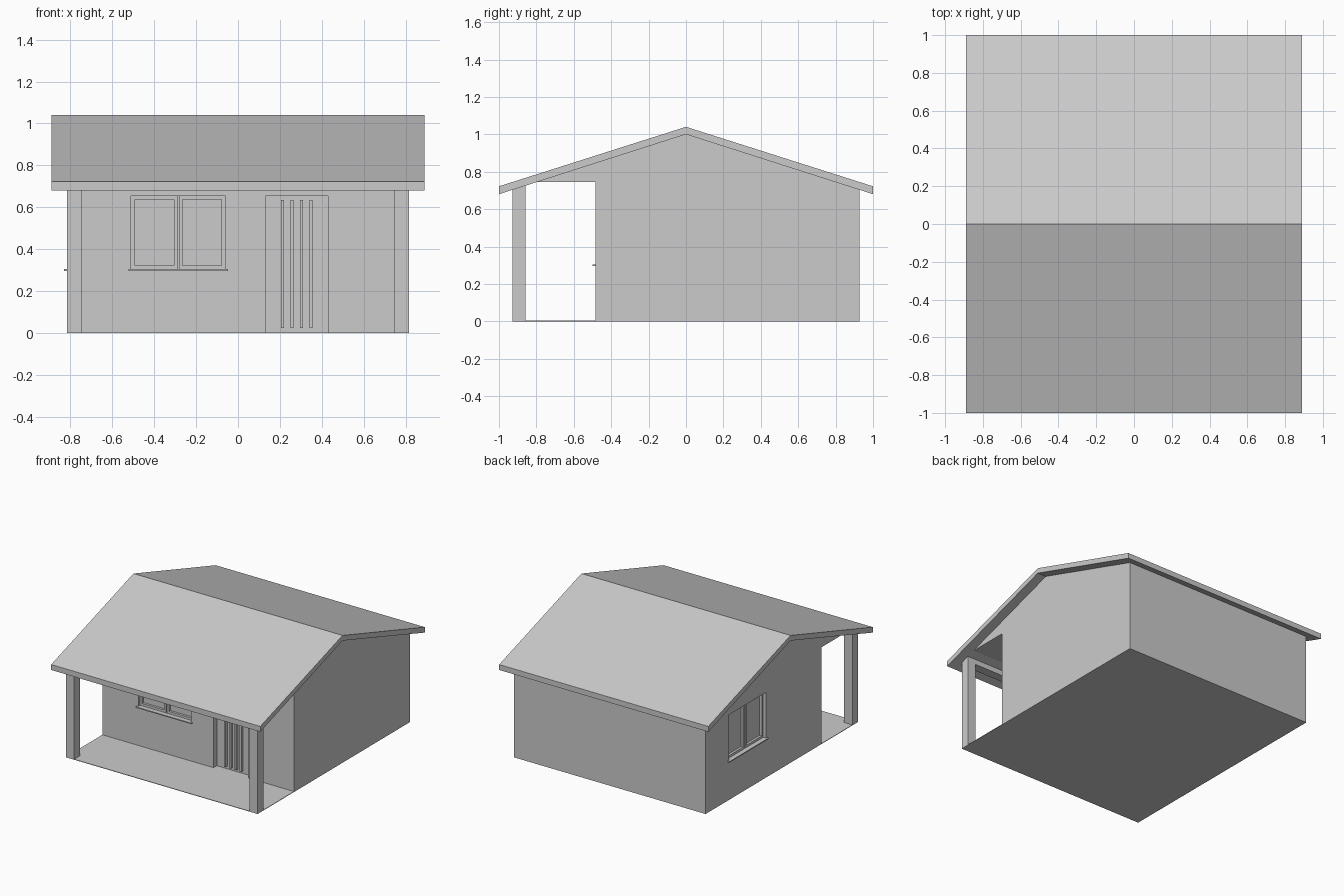
import bpy
from math import radians
from mathutils import Matrix, Vector

if "Cube" in bpy.data.objects:
    bpy.data.objects.remove(bpy.data.objects["Cube"], do_unlink=True)

grey = bpy.data.materials.new("plain_grey")
grey.use_nodes = True
grey.diffuse_color = (0.6, 0.6, 0.6, 1)
grey.node_tree.nodes["Principled BSDF"].inputs["Base Color"].default_value = (0.6, 0.6, 0.6, 1)

WALL_X, FRONT, BACK, POST_Y = 0.816, -0.484, 0.927, -0.858
DEPTH = 0.04                     # recess of windows and door
SILL, HEAD = 0.305, 0.655        # window bottom and top


def under_roof(y):
    return 1 - 0.32 * abs(y)


def extrude(name, profile, x0, x1):
    """Extrude a (y, z) profile along x."""
    n = len(profile)
    verts = [(x, y, z) for x in (x0, x1) for y, z in profile]
    faces = [tuple(reversed(range(n))), tuple(range(n, 2 * n))]
    faces += [(i, (i + 1) % n, (i + 1) % n + n, i + n) for i in range(n)]
    mesh = bpy.data.meshes.new(name)
    mesh.from_pydata(verts, [], faces)
    mesh.materials.append(grey)
    obj = bpy.data.objects.new(name, mesh)
    bpy.context.collection.objects.link(obj)
    return obj


def box(name, x0, x1, y0, y1, z0, z1, place=Matrix()):
    obj = extrude(name, [(y0, z0), (y1, z0), (y1, z1), (y0, z1)], x0, x1)
    obj.data.transform(place)
    return obj


def cut(target, cutter):
    mod = target.modifiers.new("recess", 'BOOLEAN')
    mod.operation, mod.solver, mod.object = 'DIFFERENCE', 'EXACT', cutter
    bpy.context.view_layer.objects.active = target
    bpy.ops.object.modifier_apply(modifier=mod.name)
    bpy.data.objects.remove(cutter, do_unlink=True)


def window(name, place):
    """Recessed two-sash window; outward is local -y."""
    half = 0.225
    cut(house, box("cutter", -half, half, -0.05, DEPTH, SILL, HEAD, place))
    box(name + "_sill", -half - 0.013, half + 0.013, -0.015, DEPTH, SILL - 0.008, SILL, place)
    for side, a, b in (("a", -half, -0.003), ("b", 0.003, half)):
        w, y0, y1 = 0.018, 0.022, DEPTH + 0.005
        box(f"{name}_stile_outer_{side}", a, a + w, y0, y1, SILL, HEAD, place)
        box(f"{name}_stile_inner_{side}", b - w, b, y0, y1, SILL, HEAD, place)
        box(f"{name}_rail_top_{side}", a + w, b - w, y0, y1, HEAD - w, HEAD, place)
        box(f"{name}_rail_bottom_{side}", a + w, b - w, y0, y1, SILL, SILL + w, place)


# Floor slab under house and porch
box("floor_slab", -WALL_X, WALL_X, -BACK, BACK, 0, 0.004)

# House walls with gables that carry on over the porch ceiling
house = extrude("house_walls", [(FRONT, 0.004), (BACK, 0.004), (BACK, under_roof(BACK)),
                                (0, 1), (-0.797, 0.745), (FRONT, 0.745)], -WALL_X, WALL_X)

# Gable roof
extrude("roof", [(-1, 0.68), (0, 1), (1, 0.68), (1, 0.722), (0, 1.04), (-1, 0.722)], -0.89, 0.89)

# Porch posts and the beam between them
for name, s in (("left", 1), ("right", -1)):
    x0, x1 = sorted((s * 0.745, s * WALL_X))
    extrude(name + "_porch_post", [(-BACK, 0), (POST_Y, 0), (POST_Y, under_roof(POST_Y)),
                                   (-BACK, under_roof(BACK))], x0, x1)
extrude("porch_beam", [(-BACK, 0.685), (POST_Y, 0.685), (POST_Y, under_roof(POST_Y)),
                       (-BACK, under_roof(BACK))], -0.745, 0.745)

# Windows on the front wall and the right wall
window("front_window", Matrix.Translation(Vector((-0.285, FRONT, 0))))
window("side_window", Matrix.Translation(Vector((-WALL_X, 0.42, 0)))
       @ Matrix.Rotation(radians(-90), 4, 'Z'))

# Recessed door with four upright strips
cut(house, box("cutter", 0.13, 0.43, FRONT - 0.05, FRONT + DEPTH, -0.02, HEAD))
for i in range(4):
    x = 0.213 + i * 0.045
    box(f"door_strip_{i + 1}", x - 0.007, x + 0.007, FRONT + 0.018, FRONT + DEPTH + 0.005, 0.025, 0.635)
